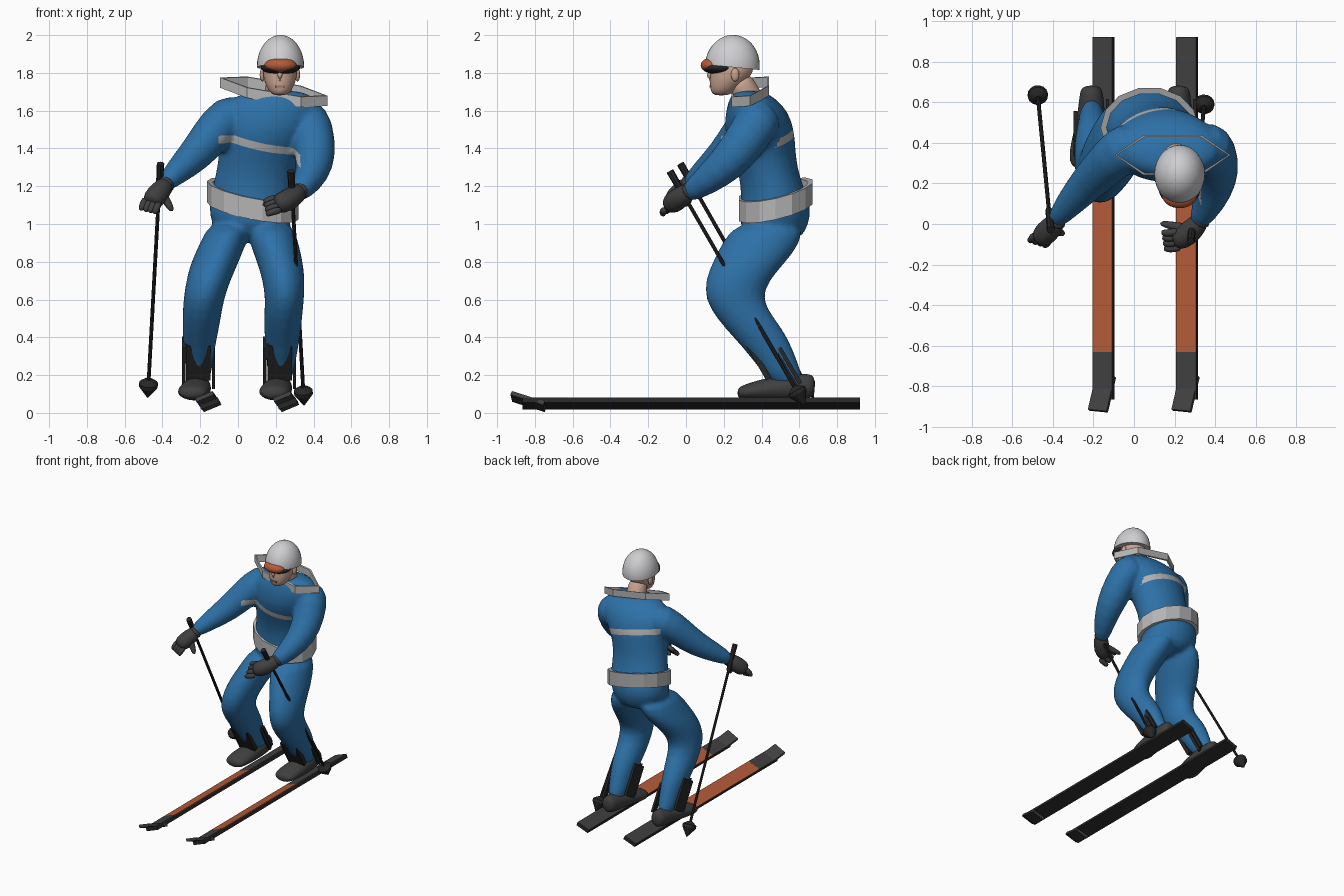
import bpy, bmesh, math
from mathutils import Matrix, Vector

cube = bpy.data.objects.get("Cube")
if cube:
    bpy.data.objects.remove(cube, do_unlink=True)


def material(name, *rgb):
    m = bpy.data.materials.new(name)
    m.use_nodes = True
    m.diffuse_color = (*rgb, 1)
    m.node_tree.nodes["Principled BSDF"].inputs["Base Color"].default_value = (*rgb, 1)
    return m


BLUE = material("suit_blue", .026, .165, .39)
TRIM = material("trim_grey", .46, .46, .46)
WHITE = material("helmet_white", .62, .62, .64)
ORANGE = material("orange", .45, .105, .04)
DARK = material("charcoal", .05, .05, .05)
BLACK = material("black", .02, .02, .02)
SKIN = material("skin", .56, .36, .27)
LIP = material("lip", .33, .16, .12)


def finish(name, bm, mat, smooth=True, subdivide=0):
    """Turn a bmesh into an object."""
    bmesh.ops.recalc_face_normals(bm, faces=bm.faces)
    mesh = bpy.data.meshes.new(name)
    for f in bm.faces:
        f.smooth = smooth
    bm.to_mesh(mesh)
    bm.free()
    mesh.materials.append(mat)
    ob = bpy.data.objects.new(name, mesh)
    bpy.context.collection.objects.link(ob)
    if subdivide:
        ob.modifiers.new("round", "SUBSURF").levels = subdivide
        ob.modifiers["round"].render_levels = subdivide
    return ob


def loft(bm, sections, n=12):
    """Skin closed elliptical sections given as (matrix, rx, ry)."""
    rings = []
    for mat, rx, ry in sections:
        rings.append([bm.verts.new(mat @ Vector((rx * math.cos(a), ry * math.sin(a), 0)))
                      for a in (math.tau * i / n for i in range(n))])
    for a, b in zip(rings, rings[1:]):
        for i in range(n):
            j = (i + 1) % n
            bm.faces.new((a[i], a[j], b[j], b[i]))
    bm.faces.new(rings[0])
    bm.faces.new(rings[-1])


def slices(bm, rows, grow=1.04):
    """Loft horizontal slices given as (z, x0, x1, y0, y1)."""
    loft(bm, [(Matrix.Translation(((a + b) / 2, (c + d) / 2, z)),
               (b - a) / 2 * grow, (d - c) / 2 * grow) for z, a, b, c, d in rows])


def tube(bm, path, n=10):
    """Loft circles square to a path of (x, y, z, radius)."""
    pts = [Vector(p[:3]) for p in path]
    out = []
    for i, p in enumerate(pts):
        d = pts[min(i + 1, len(pts) - 1)] - pts[max(i - 1, 0)]
        out.append((Matrix.Translation(p) @ d.to_track_quat('Z', 'Y').to_matrix().to_4x4(),
                    path[i][3], path[i][3]))
    loft(bm, out, n)


def box(name, loc, size, mat, rot=Matrix()):
    bm = bmesh.new()
    bmesh.ops.create_cube(bm, size=1, matrix=Matrix.Translation(loc) @ rot @ Matrix.Diagonal((*size, 1)))
    return finish(name, bm, mat, False)


def ball(name, loc, radii, mat, half=False, tilt=0):
    bm = bmesh.new()
    bmesh.ops.create_uvsphere(bm, u_segments=32, v_segments=20, radius=1)
    if half:
        cut = bmesh.ops.bisect_plane(bm, geom=bm.verts[:] + bm.edges[:] + bm.faces[:],
                                     plane_co=(0, 0, -.03), plane_no=(0, 0, 1), clear_inner=True)
        edges = [e for e in cut["geom_cut"] if isinstance(e, bmesh.types.BMEdge)]
        bmesh.ops.edgeloop_fill(bm, edges=edges)
    bm.transform(Matrix.Translation(loc) @ Matrix.Rotation(tilt, 4, 'X') @ Matrix.Diagonal((*radii, 1)))
    ob = finish(name, bm, mat)
    ob.data.set_sharp_from_angle(angle=math.radians(50))
    return ob


def band(name, centre, rx, ry, slope_x, slope_y, half, thick, n, mat):
    """A faceted strap ring lying in a tilted plane."""
    bm = bmesh.new()
    loops = []
    for grow, dz in ((0, -half), (0, half), (-thick, half), (-thick, -half)):
        ring = []
        for i in range(n):
            a = math.tau * i / n
            x, y = (rx + grow) * math.cos(a), (ry + grow) * math.sin(a)
            ring.append(bm.verts.new(Vector(centre) + Vector((x, y, slope_x * x + slope_y * y + dz))))
        loops.append(ring)
    for k in range(4):
        a, b = loops[k], loops[(k + 1) % 4]
        for i in range(n):
            j = (i + 1) % n
            bm.faces.new((a[i], a[j], b[j], b[i]))
    return finish(name, bm, mat, False)


# Suit: torso, legs and arms fused into one smooth skin
bm = bmesh.new()
slices(bm, [(.9, -.06, .2, .36, .6), (1, -.15, .29, .27, .655), (1.1, -.155, .3, .29, .665),
            (1.2, -.135, .3, .29, .62), (1.3, -.11, .31, .27, .59), (1.4, -.1, .34, .23, .58),
            (1.5, -.11, .41, .2, .575), (1.6, -.11, .45, .21, .54), (1.67, -.04, .41, .23, .47),
            (1.71, .09, .33, .26, .4)])
leg_rows = [(1.02, .27, .63, -.15, .08, .04, .29), (.9, .19, .61, -.2, .045, .06, .32),
            (.8, .14, .53, -.25, .005, .1, .345), (.7, .1, .44, -.275, -.04, .13, .355),
            (.6, .1, .4, -.29, -.075, .145, .35), (.5, .16, .47, -.295, -.09, .135, .34),
            (.4, .25, .54, -.295, -.11, .14, .33), (.3, .34, .58, -.28, -.13, .15, .31),
            (.12, .47, .65, -.27, -.15, .16, .28)]
slices(bm, [(r[0], r[3], r[4], r[1], r[2]) for r in leg_rows])
slices(bm, [(r[0], r[5], r[6], r[1], r[2]) for r in leg_rows])
tube(bm, [(.04, .41, 1.57, .12), (-.06, .37, 1.57, .13), (-.15, .28, 1.46, .112), (-.23, .2, 1.36, .098),
          (-.32, .1, 1.28, .075), (-.41, -.01, 1.19, .045)])
tube(bm, [(.3, .41, 1.57, .12), (.385, .38, 1.55, .135), (.405, .31, 1.43, .125), (.41, .22, 1.32, .11),
          (.375, .11, 1.23, .085), (.3, -.02, 1.14, .05)])
shell = finish("suit_shell", bm, BLUE, True, 1)
remesh = shell.modifiers.new("fuse", "REMESH")
remesh.mode, remesh.voxel_size = 'VOXEL', .014
relax = shell.modifiers.new("relax", "SMOOTH")
relax.factor, relax.iterations = .5, 6
fused = bpy.data.meshes.new_from_object(shell.evaluated_get(bpy.context.evaluated_depsgraph_get()))
bpy.data.objects.remove(shell, do_unlink=True)

# Chest stripe: cut into the suit along two tilted planes
bm = bmesh.new()
bm.from_mesh(fused)
normal, middle, half = Vector((.23, -.27, 1)).normalized(), Vector((.12, .22, 1.405)), .021
for side in (-half, half):
    bmesh.ops.bisect_plane(bm, geom=bm.verts[:] + bm.edges[:] + bm.faces[:],
                           plane_co=middle + normal * side, plane_no=normal)
for f in bm.faces:
    c = f.calc_center_median()
    f.material_index = int(abs((c - middle).dot(normal)) < half and -.1 < c.x < .33)
finish("suit", bm, BLUE).data.materials.append(TRIM)

# Belt and open collar
band("belt", (.077, .475, 1.125), .242, .2, -.19, .23, .056, .03, 14, TRIM)
band("collar", (.19, .34, 1.7), .285, .115, -.17, .3, .027, .012, 6, TRIM)

# Head
bm = bmesh.new()
slices(bm, [(1.68, .19, .25, .15, .22), (1.7, .165, .28, .13, .26), (1.75, .14, .305, .125, .31),
            (1.8, .13, .315, .13, .36), (1.88, .135, .31, .13, .36)])
tube(bm, [(.2, .37, 1.6, .08), (.21, .32, 1.69, .075), (.222, .27, 1.78, .075)])
tube(bm, [(.222, .14, 1.82, .012), (.222, .115, 1.775, .018), (.222, .13, 1.755, .016)], 8)
finish("head", bm, SKIN, True, 2)
box("mouth", (.222, .128, 1.728), (.05, .009, .012), LIP)
for s in (-1, 1):
    ball("ear", (.222 + s * .093, .26, 1.79), (.014, .022, .035), SKIN)
ball("helmet", (.225, .245, 1.835), (.125, .145, .166), WHITE, True, -.1)
ball("goggle_frame", (.225, .175, 1.828), (.103, .09, .036), BLACK)
ball("goggle_lens", (.225, .14, 1.84), (.085, .062, .042), ORANGE)

# Gloves: wrist cuff, palm, four curled fingers and a thumb
gloves = {
    "right_glove": ((-.37, .03, 1.225), (-.41, -.02, 1.175), (-.45, -.06, 1.13), (-.03, -.045, -.06),
                    (.024, -.008, -.006), (-.345, -.05, 1.065)),
    "left_glove": ((.345, .04, 1.19), (.29, -.03, 1.14), (.23, -.075, 1.11), (-.09, -.015, -.02),
                   (.004, -.026, -.022), (.125, .005, 1.1))}
for name, (wrist, heel, palm, reach, spread, thumb) in gloves.items():
    bm = bmesh.new()
    tube(bm, [(*wrist, .055), (*Vector(wrist).lerp(Vector(heel), .6), .055)])
    tube(bm, [(*wrist, .045), (*heel, .062), (*palm, .062),
              (*(Vector(palm) + Vector(reach) * .4), .045)])
    for i in range(4):
        root = Vector(palm) + Vector(spread) * (i - 1.5)
        mid, tip = root + Vector(reach) * .7, root + Vector(reach) + Vector((0, .01, -.01))
        tube(bm, [(*root, .022), (*mid, .021), (*tip, .015)], 8)
    tube(bm, [(*heel, .03), (*Vector(heel).lerp(Vector(thumb), .6), .024), (*thumb, .014)], 8)
    finish(name, bm, DARK, True, 1)

# Ski poles: grip, shaft and cone basket
for side, top, tip in (("right", (-.41, -.03, 1.32), (-.478, .675, .08)),
                       ("left", (.28, -.085, 1.28), (.35, .63, .04))):
    top, tip = Vector(top), Vector(tip)
    axis = (top - tip).normalized()
    at = lambda d, r: (*(tip + axis * d), r)
    length = (top - tip).length
    bm = bmesh.new()
    tube(bm, [at(.05, .01), at(length, .01)], 8)
    tube(bm, [at(length - .2, .017), at(length, .02)], 8)
    tube(bm, [at(0, .002), at(.07, .05), at(.09, .05), at(.115, .016)], 14)
    finish(side + "_pole", bm, BLACK, False)

# Boots, shin cuffs and skis
lean = Matrix.Rotation(.53, 4, 'X')
roll = Matrix.Rotation(-.36, 4, 'Y')
lift = roll @ Matrix.Rotation(-.36, 4, 'X') @ Matrix.Rotation(-.1, 4, 'Z')
for side, foot, ski in (("right", -.21, -.15), ("left", .22, .262)):
    bm = bmesh.new()
    upright = Matrix.Rotation(math.pi / 2, 4, 'X')
    loft(bm, [(Matrix.Translation((foot + dx, y, z)) @ upright, rx, rz) for y, dx, z, rx, rz in (
        (.27, -.03, .105, .06, .03), (.32, -.03, .11, .088, .045), (.42, -.015, .125, .085, .062),
        (.54, 0, .135, .07, .07), (.63, 0, .14, .062, .07), (.685, 0, .145, .05, .06))])
    finish(side + "_boot", bm, DARK, True, 2)
    box(side + "_cuff_front", (foot, .385, .27), (.13, .03, .21), BLACK, lean)
    box(side + "_cuff_outer", (foot - .078, .445, .27), (.018, .12, .24), BLACK, lean)
    for y, z, size in ((.5, .28, .34), (.55, .25, .22)):
        box(side + "_cuff_strip", (foot + .08, y, z), (.016, .022, size), BLACK, lean)
    box(side + "_ski", (ski, .028, .048), (.105, 1.785, .026), BLACK, roll)
    for part, y, size, mat in (("tip", -.748, .235, DARK), ("centre", -.165, .93, ORANGE),
                               ("tail", .61, .62, DARK)):
        box(side + "_ski_top_" + part, Vector((ski, y, .048)) + roll.to_3x3() @ Vector((0, 0, .015)),
            (.104, size, .005), mat, roll)
    box(side + "_ski_shovel", (ski - .008, -.835, .06), (.1, .185, .022), DARK, lift)
